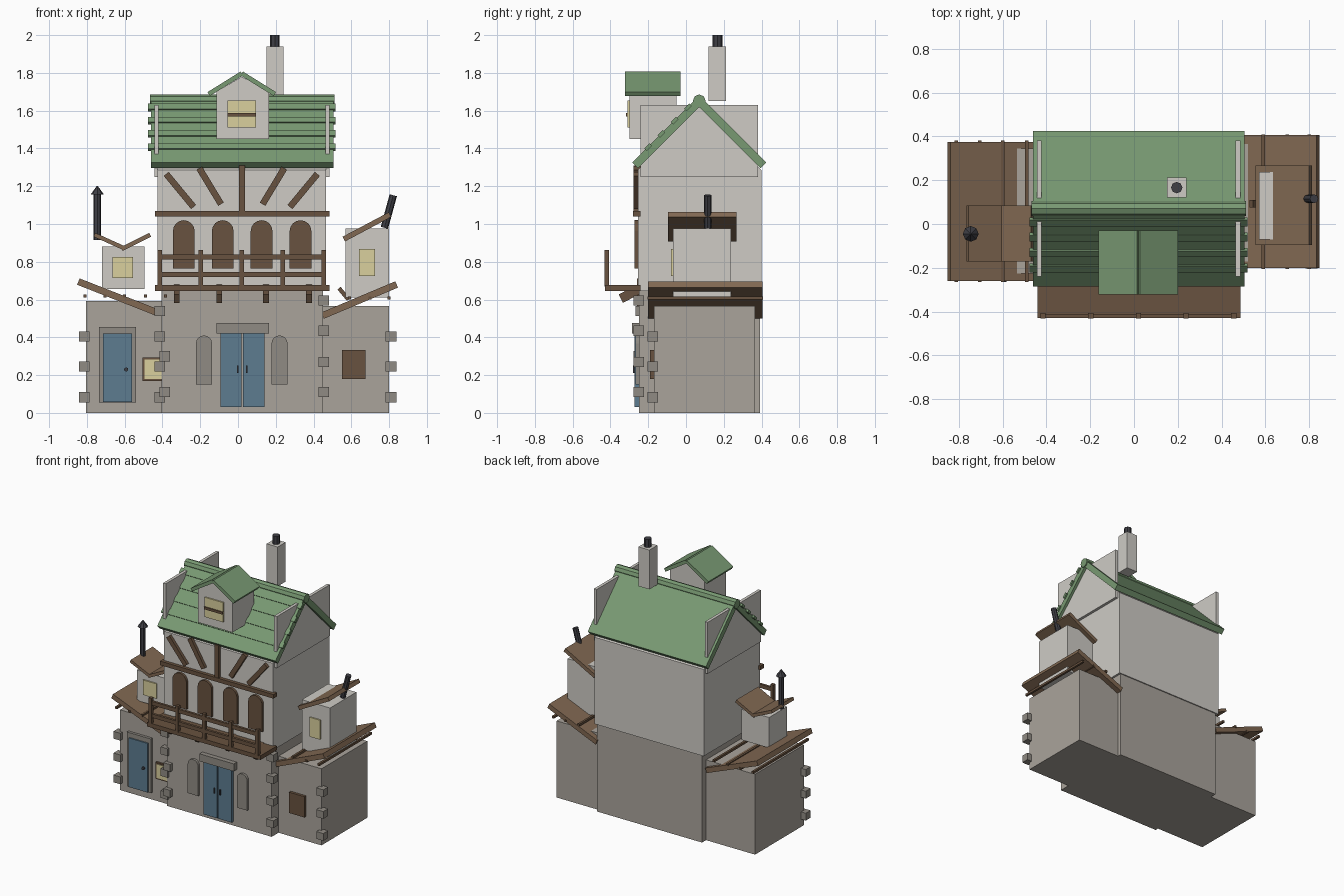
import bpy, bmesh, math
from mathutils import Vector

if "Cube" in bpy.data.objects:
    bpy.data.objects.remove(bpy.data.objects["Cube"])

def mat(name, r, g, b):
    m = bpy.data.materials.new(name)
    m.diffuse_color = (r, g, b, 1)
    m.use_nodes = True
    m.node_tree.nodes["Principled BSDF"].inputs["Base Color"].default_value = m.diffuse_color
    return m

STONE = mat("stone", .40, .37, .33)
TRIM = mat("trim_stone", .28, .26, .23)
PLASTER = mat("plaster", .62, .60, .56)
WOOD = mat("wood", .14, .085, .05)
PLANK = mat("plank", .22, .14, .085)
GREEN = mat("green_tile", .19, .32, .17)
BLUE = mat("blue_paint", .11, .20, .28)
GLASS = mat("lit_glass", .70, .63, .34)
IRON = mat("iron", .05, .05, .06)

def finish(name, bm, m):
    bmesh.ops.recalc_face_normals(bm, faces=bm.faces)
    me = bpy.data.meshes.new(name)
    bm.to_mesh(me)
    bm.free()
    me.materials.append(m)
    ob = bpy.data.objects.new(name, me)
    bpy.context.collection.objects.link(ob)
    return ob

def prism(name, pts, lo, hi, m, axis='y'):
    """Polygon in (x,z) or (y,z), extruded along axis from lo to hi."""
    bm = bmesh.new()
    co = (lambda p, t: (p[0], t, p[1])) if axis == 'y' else (lambda p, t: (t, p[0], p[1]))
    a = [bm.verts.new(co(p, lo)) for p in pts]
    b = [bm.verts.new(co(p, hi)) for p in pts]
    bm.faces.new(a)
    bm.faces.new(b[::-1])
    n = len(pts)
    for i in range(n):
        bm.faces.new((a[i], a[(i + 1) % n], b[(i + 1) % n], b[i]))
    return finish(name, bm, m)

def box(name, x0, x1, y0, y1, z0, z1, m):
    return prism(name, [(x0, z0), (x1, z0), (x1, z1), (x0, z1)], y0, y1, m)

def slab(name, p, q, thick, lo, hi, m, axis='y'):
    """Straight board from p to q, centred on that line."""
    p, q = Vector(p), Vector(q)
    d = (q - p).normalized() * thick / 2
    n = Vector((-d.y, d.x))
    return prism(name, [p - n, q - n, q + n, p + n], lo, hi, m, axis)

def arch(name, cx, w, z0, z1, y0, y1, m):
    r = w / 2
    pts = [(cx - r, z0), (cx + r, z0)]
    pts += [(cx + r * math.cos(i * math.pi / 8), z1 - r + r * math.sin(i * math.pi / 8)) for i in range(9)]
    return prism(name, pts, y0, y1, m)

def rod(name, p, q, r, m, r2=None, n=8):
    p, q = Vector(p), Vector(q)
    bm = bmesh.new()
    bmesh.ops.create_cone(bm, cap_ends=True, segments=n, radius1=r,
                          radius2=r if r2 is None else r2, depth=(q - p).length)
    bmesh.ops.rotate(bm, verts=bm.verts, matrix=(q - p).to_track_quat('Z', 'Y').to_matrix())
    bmesh.ops.translate(bm, verts=bm.verts, vec=(p + q) / 2)
    return finish(name, bm, m)

CX = 0.02  # centre line of the main house

# main house walls
box("ground_floor", -.405, .45, -.25, .392, 0, .65, STONE)
prism("upper_floor", [(-.255, .645), (.4, .645), (.4, 1.285), (.07, 1.62), (-.255, 1.285)],
      -.425, .465, PLASTER, 'x')
for x in (-.443, .463):
    box("gable_parapet", x, x + .022, -.24, .38, 1.25, 1.63, PLASTER)

# main roof with ridge and tile courses
slab("roof_front", (-.27, 1.31), (.07, 1.65), .042, -.46, .505, GREEN, 'x')
slab("roof_back", (.41, 1.31), (.07, 1.65), .042, -.46, .505, GREEN, 'x')
rod("roof_ridge", (-.467, .07, 1.652), (.512, .07, 1.652), .034, GREEN)
for y in (-.20, -.13, -.06, .01):
    z = y + 1.58 + .027
    slab("tile_course", (y - .014, z - .014), (y + .014, z + .014), .018, -.476, .517, GREEN, 'x')

# roof dormer
box("dormer", -.115, .165, -.30, -.05, 1.45, 1.70, PLASTER)
prism("dormer_gable", [(-.115, 1.70), (.165, 1.70), (CX, 1.78)], -.30, -.05, PLASTER)
for s in (-1, 1):
    slab("dormer_roof", (CX + s * .175, 1.688), (CX, 1.797), .024, -.322, -.03, GREEN)
box("dormer_window", -.055, .095, -.31, -.29, 1.51, 1.655, GLASS)
box("dormer_window_bar", -.055, .095, -.318, -.30, 1.57, 1.588, WOOD)

# chimney
box("chimney", .15, .24, .12, .212, 1.65, 1.94, PLASTER)
rod("chimney_pot", (.195, .166, 1.93), (.195, .166, 2.0), .026, IRON)

# timber framing
box("frame_beam", -.44, .485, -.28, -.24, 1.04, 1.07, WOOD)
box("frame_post", CX - .016, CX + .016, -.277, -.24, 1.07, 1.31, WOOD)
for s in (-1, 1):
    slab("frame_brace", (CX + s * .40, 1.265), (CX + s * .255, 1.09), .034, -.277, -.24, WOOD)
    slab("frame_brace", (CX + s * .225, 1.295), (CX + s * .11, 1.105), .034, -.277, -.24, WOOD)
for i in range(4):
    arch("arched_window", -.287 + i * .206, .115, .765, 1.02, -.273, -.25, WOOD)

# balcony
box("balcony_floor", -.44, .485, -.43, -.24, .645, .676, WOOD)
for z in (.732, .824):
    box("balcony_rail", -.42, .465, -.428, -.41, z - .013, z + .015, WOOD)
for i in range(5):
    x = CX + (i - 2) * .2175
    box("balcony_post", x - .012, x + .012, -.432, -.407, .67, .862, WOOD)
for x in (-.325, -.1, .148, .376):
    slab("balcony_bracket", (-.345, .605), (-.24, .66), .05, x - .015, x + .015, WOOD, 'x')

# main entrance and blind arches
for s in (-1, 1):
    x = CX + s * .06 + .003
    box("door_leaf", x - .056, x + .056, -.272, -.24, .03, .42, BLUE)
    h = CX + s * .024 + .003
    box("door_handle", h - .004, h + .004, -.28, -.27, .21, .25, IRON)
    arch("blind_arch", CX + s * .2, .085, .15, .41, -.268, -.24, TRIM)
box("door_lintel", -.115, .165, -.285, -.24, .42, .475, TRIM)

# corner stones
def quoins(x, y, zs):
    for z in zs:
        box("corner_stone", x - .028, x + .028, y - .028, y + .028, z - .027, z + .027, TRIM)
quoins(.455, -.25, (.11, .27, .435, .595))
quoins(-.387, -.25, (.11, .30))
quoins(-.415, -.24, (.083, .245, .405, .54))
quoins(-.815, -.22, (.083, .245, .405))
quoins(.81, -.175, (.083, .245, .405))

# left wing
box("left_wing", -.805, -.40, -.225, .345, 0, .592, STONE)
slab("left_wing_roof", (-.845, .695), (-.425, .53), .036, -.26, .375, PLANK)
for x in (-.81, -.705, -.6, -.49, -.385):
    box("left_rafter", x - .008, x + .008, -.265, .38, .612, .628, WOOD)
box("left_door_frame", -.735, -.54, -.245, -.22, .055, .455, TRIM)
box("left_door", -.715, -.56, -.254, -.22, .058, .42, BLUE)
rod("left_door_knob", (-.592, -.265, .23), (-.592, -.25, .23), .011, IRON)
box("left_window_frame", -.505, -.40, -.24, -.22, .17, .292, WOOD)
box("left_window", -.495, -.405, -.244, -.22, .18, .282, GLASS)

# left attic room with valley roof and stove pipe
box("left_room", -.72, -.495, -.15, .06, .655, .88, PLASTER)
slab("left_room_roof", (-.76, .943), (-.605, .873), .022, -.17, .085, PLANK)
slab("left_room_roof", (-.465, .943), (-.615, .868), .022, -.17, .085, PLANK)
box("left_room_window", -.665, -.555, -.16, -.14, .715, .825, GLASS)
rod("left_pipe", (-.745, -.045, .915), (-.745, -.045, 1.16), .019, IRON)
rod("left_pipe_cap", (-.745, -.045, 1.155), (-.745, -.045, 1.202), .036, IRON, .002)

# right wing
box("right_wing", .445, .80, -.17, .365, 0, .565, STONE)
slab("right_wing_roof", (.448, .515), (.84, .68), .036, -.20, .405, PLANK)
for x in (.59, .70, .80):
    box("right_rafter", x - .008, x + .008, -.205, .408, .60, .616, WOOD)
slab("right_strut", (.535, .66), (.585, .60), .022, .075, .11, WOOD)
box("right_shutter", .55, .675, -.19, -.16, .18, .333, WOOD)

# right attic room with lean-to roof and tilted pipe
box("right_room", .57, .80, -.07, .237, .61, .975, PLASTER)
slab("right_room_roof", (.56, .92), (.805, 1.05), .028, -.095, .267, PLANK)
box("right_room_window", .64, .725, -.08, -.06, .725, .868, GLASS)
rod("right_pipe", (.775, .115, .98), (.822, .115, 1.152), .02, IRON)
